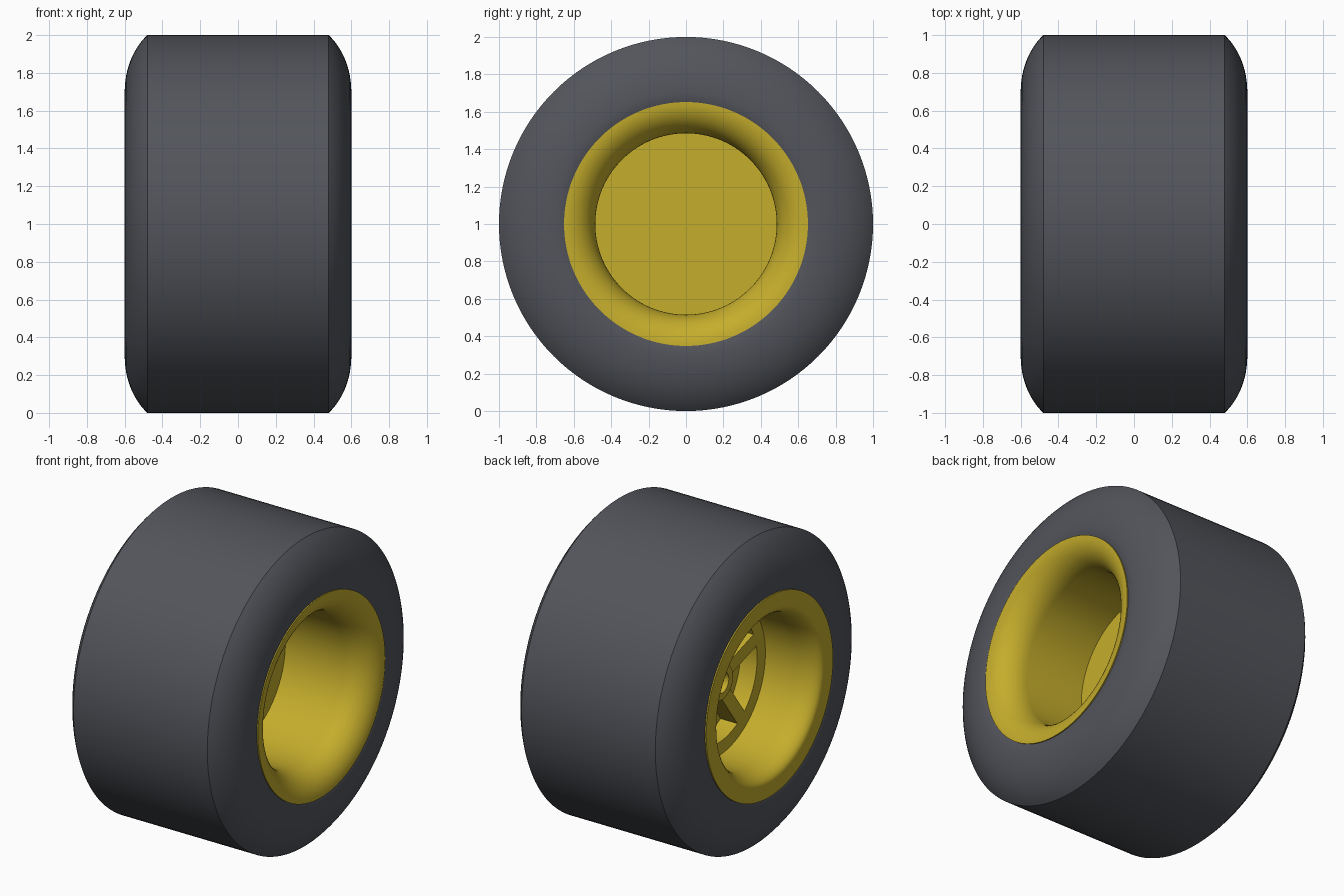
import bpy, bmesh
from math import sin, cos, pi, radians
from mathutils import Matrix

if "Cube" in bpy.data.objects:
    bpy.data.objects.remove(bpy.data.objects["Cube"])

SEG = 128
yellow = bpy.data.materials.new("yellow_paint")
yellow.diffuse_color = (0.56, 0.42, 0.025, 1)
yellow.use_nodes = True
yellow.node_tree.nodes["Principled BSDF"].inputs["Base Color"].default_value = yellow.diffuse_color
rubber = bpy.data.materials.new("dark_rubber")
rubber.diffuse_color = (0.085, 0.09, 0.105, 1)
rubber.use_nodes = True
rubber.node_tree.nodes["Principled BSDF"].inputs["Base Color"].default_value = rubber.diffuse_color


def finish(name, bm, mat):
    bmesh.ops.remove_doubles(bm, verts=bm.verts, dist=1e-5)
    bmesh.ops.recalc_face_normals(bm, faces=bm.faces)
    me = bpy.data.meshes.new(name)
    bm.to_mesh(me)
    bm.free()
    ob = bpy.data.objects.new(name, me)
    bpy.context.collection.objects.link(ob)
    ob.location.z = 1
    me.materials.append(mat)
    bpy.ops.object.select_all(action='DESELECT')
    ob.select_set(True)
    bpy.context.view_layer.objects.active = ob
    bpy.ops.object.shade_smooth_by_angle(angle=radians(25))
    return ob


def lathe(name, profile, mat):
    """Spin a closed (x, radius) profile around the x axis."""
    bm = bmesh.new()
    vs = [bm.verts.new((x, 0, r)) for x, r in profile]
    es = [bm.edges.new((vs[i - 1], vs[i])) for i in range(len(vs))]
    bmesh.ops.spin(bm, geom=vs + es, cent=(0, 0, 0), axis=(1, 0, 0),
                   angle=2 * pi, steps=SEG, use_merge=True)
    return finish(name, bm, mat)


def arc(cx, cr, ax, ar, a0, a1, n=10):
    return [(cx + ax * cos(a0 + (a1 - a0) * i / n),
             cr + ar * sin(a0 + (a1 - a0) * i / n)) for i in range(n + 1)]


# Tyre: flat tread, bulging sidewalls, mirrored left to right
side = [(0.54, 0.63), (0.59, 0.645), (0.598, 0.67)]
side += arc(0.30, 0.70, 0.30, 0.375, 0, math_end := radians(53.13), 12)
side[-1] = (0.48, 1.0)
lathe("tyre", side + [(-x, r) for x, r in reversed(side)], rubber)

# Rim: flared lip on the right, flat lip and tight flare on the left
right_lip = [(0.56, 0.65)] + arc(0.42, 0.652, 0.18, 0.167, 0, -pi / 2, 14)
left_lip = arc(-0.45, 0.56, 0.15, 0.075, -pi / 2, -pi, 10) + [(-0.60, 0.65), (-0.56, 0.65)]
lathe("rim_barrel", right_lip + [(0, 0.485)] + left_lip
      + [(-0.5, 0.60), (0.5, 0.60)], yellow)

# Centre disc closing the barrel
lathe("centre_disc", [(0, 0), (0, 0.487), (-0.11, 0.487), (-0.11, 0)], yellow)

# Raised ring that carries the spokes
lathe("spoke_ring", [(-0.09, 0.487), (-0.09, 0.40), (-0.23, 0.40), (-0.23, 0.487)], yellow)

# Hub with a bore, and the axle cap inside it
lathe("hub", [(-0.09, 0.067), (-0.26, 0.067), (-0.26, 0.11), (-0.09, 0.11)], yellow)
lathe("axle_cap", [(0.002, 0), (0.002, 0.067), (-0.20, 0.067), (-0.20, 0)], yellow)

# Five spokes, one pointing straight up
bm = bmesh.new()
for k in range(5):
    m = (Matrix.Rotation(2 * pi * k / 5, 4, 'X')
         @ Matrix.Translation((-0.16, 0, 0.255))
         @ Matrix.Diagonal((0.14, 0.09, 0.33, 1)))
    bmesh.ops.create_cube(bm, size=1, matrix=m)
finish("spokes", bm, yellow)
